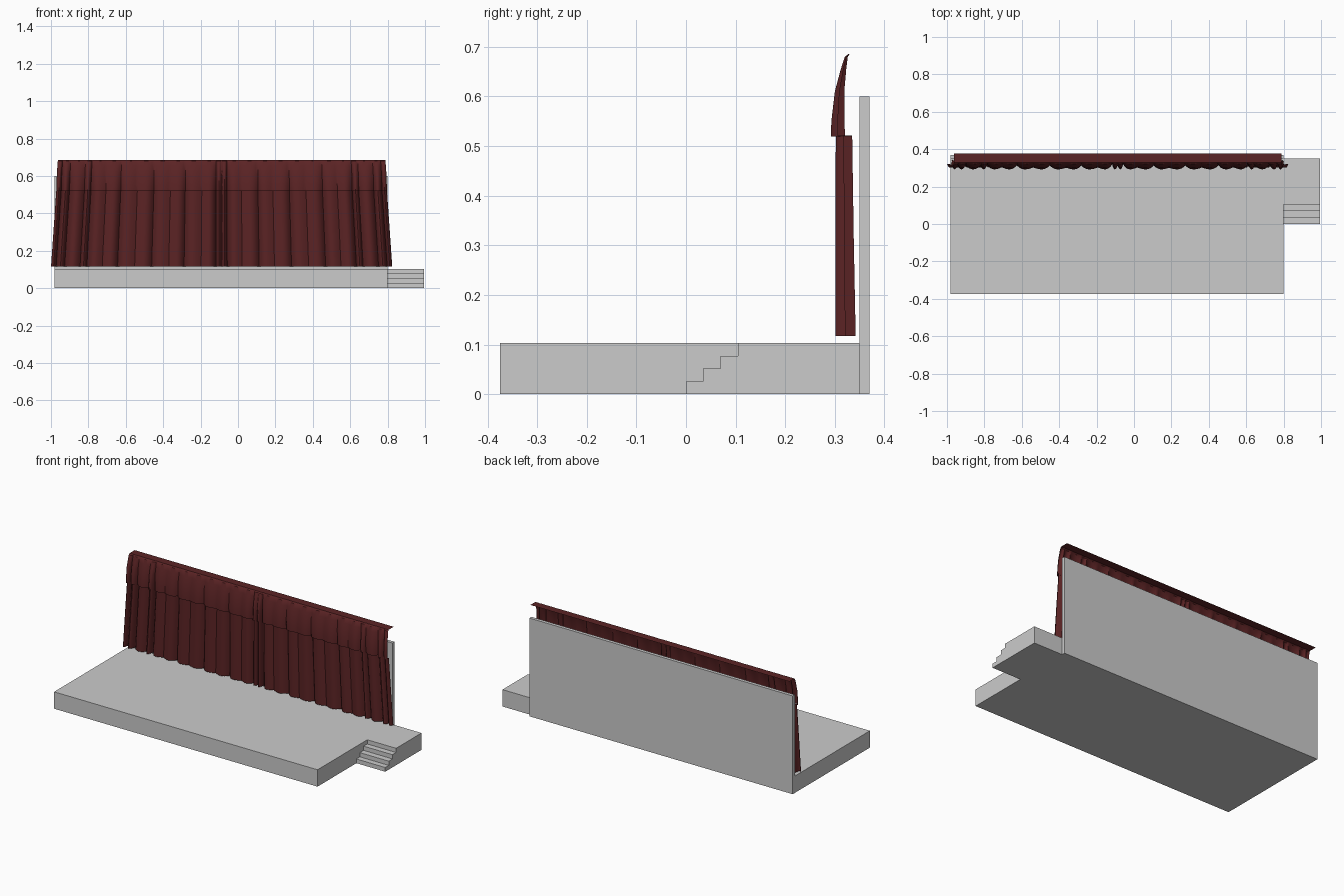
import bpy, math

if "Cube" in bpy.data.objects:
    bpy.data.objects.remove(bpy.data.objects["Cube"])

CX = -0.0875                      # centre line of the stage and curtains

red = bpy.data.materials.new("red_cloth")
red.diffuse_color = (0.105, 0.017, 0.018, 1)
red.use_nodes = True
red.node_tree.nodes["Principled BSDF"].inputs["Base Color"].default_value = red.diffuse_color


def make(name, verts, faces, mat=None):
    me = bpy.data.meshes.new(name)
    me.from_pydata(verts, [], faces)
    me.update()
    ob = bpy.data.objects.new(name, me)
    bpy.context.collection.objects.link(ob)
    if mat:
        me.materials.append(mat)
    return ob


def extrude_x(name, profile, x0, x1):
    """Prism along x from a (y, z) profile listed counter-clockwise seen from +x."""
    n = len(profile)
    verts = [(x, y, z) for x in (x0, x1) for y, z in profile]
    faces = [tuple(range(n))[::-1], tuple(range(n, 2 * n))]
    faces += [(i, (i + 1) % n, (i + 1) % n + n, i + n) for i in range(n)]
    return make(name, verts, faces)


def block(name, x0, x1, y0, y1, z0, z1):
    return extrude_x(name, [(y0, z0), (y1, z0), (y1, z1), (y0, z1)], x0, x1)


# stage, side landing and back wall
block("stage_platform", -0.98, 0.80, -0.375, 0.35, 0, 0.103)
block("side_landing", 0.80, 0.995, 0.14, 0.35, 0, 0.103)
block("back_wall", -0.98, 0.80, 0.35, 0.37, 0, 0.60)

# stairs: stepped profile
ys = [0.0, 0.034, 0.07, 0.105, 0.14]
profile = []
for i in range(4):
    z = 0.103 * (i + 1) / 4
    profile += [(ys[i], z), (ys[i + 1], z)]
profile += [(0.14, 0), (0, 0)]
extrude_x("stairs", profile[::-1], 0.80, 0.995)

# pleats: rounded bulges between sharp folds, t in 0..1 from centre to edge
FOLDS = [0, 0.033, 0.12, 0.22, 0.31, 0.41, 0.51, 0.61, 0.70, 0.79, 0.83, 0.92, 0.97, 1.0]
DEPTH = [0.7, 1.0, 0.35, 0.75, 0.3, 0.75, 0.35, 0.8, 0.4, 1.0, 0.7, 0.9, 1.0, 0.5]


def pleat(t):
    """0 on the crest of a pleat, towards 1 in a fold."""
    for i in range(len(FOLDS) - 1):
        if t <= FOLDS[i + 1] + 1e-6:
            u = (t - FOLDS[i]) / (FOLDS[i + 1] - FOLDS[i])
            base = DEPTH[i] * (1 - u) + DEPTH[i + 1] * u
            return base * (1 - math.sin(math.pi * min(max(u, 0), 1)) ** 0.8)
    return 0


TS = [a + (b - a) * k / 8 for a, b in zip(FOLDS, FOLDS[1:]) for k in range(8)] + [1.0]


def cloth(name, rows):
    """Half sheet mirrored on the centre line; rows = (half width, front y, fold depth, z)."""
    n = len(TS)
    verts = [(w * t, y + d * pleat(t), z) for w, y, d, z in rows for t in TS]
    faces = [(r * n + i, r * n + i + 1, (r + 1) * n + i + 1, (r + 1) * n + i)
             for r in range(len(rows) - 1) for i in range(n - 1)]
    ob = make(name, verts, faces, red)
    ob.location.x = CX
    mod = ob.modifiers.new("mirror", 'MIRROR')
    mod.merge_threshold = 0.0005
    bpy.context.view_layer.objects.active = ob
    ob.select_set(True)
    bpy.ops.object.shade_smooth_by_angle(angle=math.radians(35))
    ob.select_set(False)
    return ob


# main curtains, flaring slightly to the floor
cloth("curtains", [(0.912, 0.301, 0.041, 0.117), (0.898, 0.301, 0.037, 0.32),
                   (0.884, 0.302, 0.033, 0.52)])

# valance: curved overhang with a flat lip running back over the wall
cloth("valance", [(0.884, 0.302, 0.033, 0.521), (0.884, 0.292, 0.029, 0.519),
                  (0.883, 0.293, 0.026, 0.55), (0.881, 0.300, 0.019, 0.61),
                  (0.878, 0.312, 0.011, 0.655), (0.876, 0.320, 0.006, 0.68),
                  (0.875, 0.328, 0.002, 0.686), (0.875, 0.377, 0.0, 0.686)])
